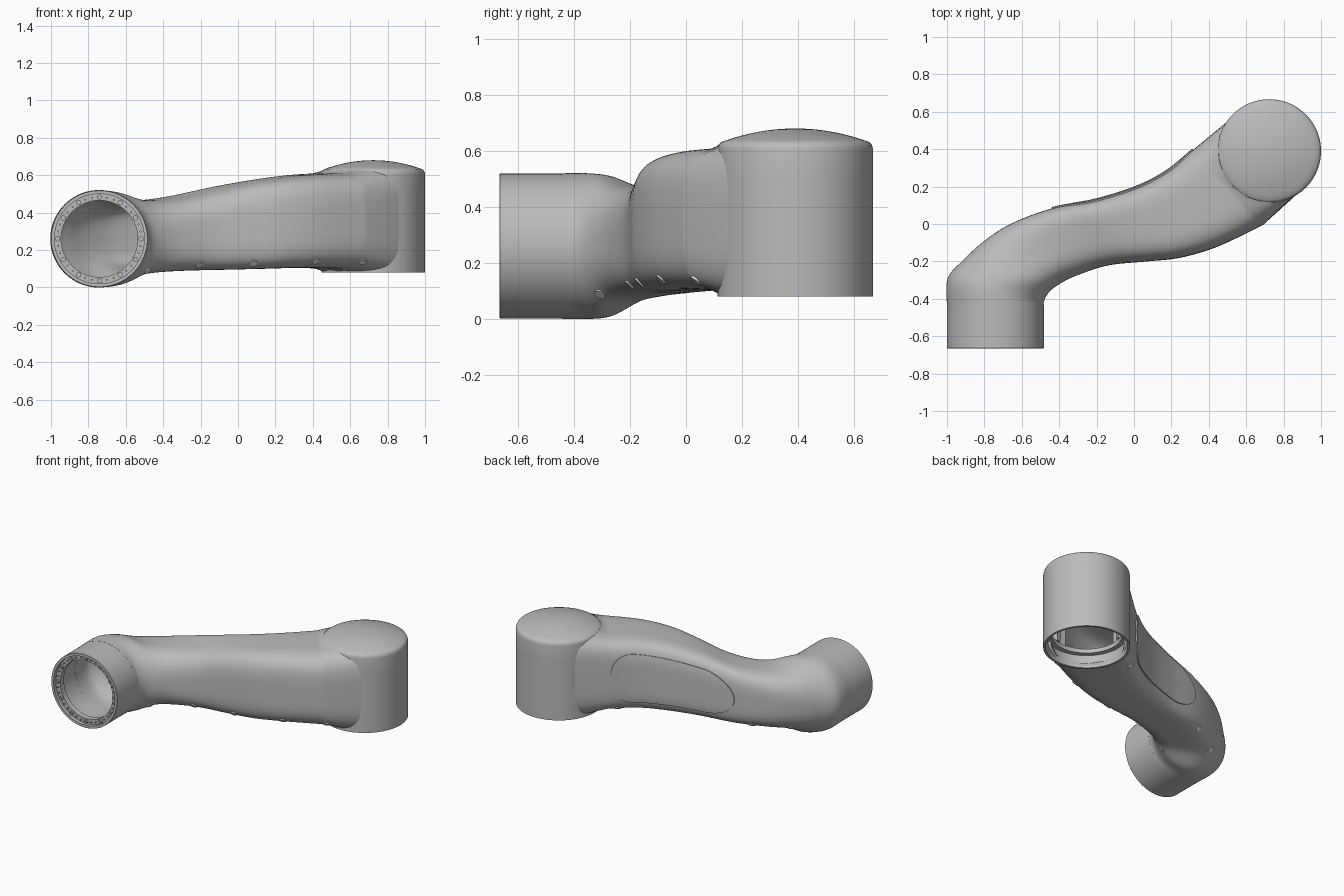
import bpy, bmesh
from math import sin, cos, asin, atan2, pi, radians, sqrt, floor
from mathutils import Vector, Matrix

old = bpy.data.objects.get("Cube")
if old:
    bpy.data.objects.remove(old, do_unlink=True)


def material(name, color):
    mat = bpy.data.materials.new(name)
    mat.use_nodes = True
    mat.diffuse_color = color
    mat.node_tree.nodes["Principled BSDF"].inputs["Base Color"].default_value = color
    return mat


GREY = material("satin grey", (0.5, 0.5, 0.5, 1))
PALE = material("pale plug", (0.9, 0.9, 0.9, 1))


def finish(name, bm, mat, matrix=None, thickness=0, offset=-1):
    """Turn a bmesh into a shaded object, optionally thickened."""
    bmesh.ops.recalc_face_normals(bm, faces=bm.faces[:])
    if matrix:
        bm.transform(matrix)
    mesh = bpy.data.meshes.new(name)
    bm.to_mesh(mesh)
    bm.free()
    mesh.materials.append(mat)
    obj = bpy.data.objects.new(name, mesh)
    bpy.context.collection.objects.link(obj)
    bpy.ops.object.select_all(action='DESELECT')
    obj.select_set(True)
    bpy.context.view_layer.objects.active = obj
    if thickness:
        mod = obj.modifiers.new("wall", 'SOLIDIFY')
        mod.thickness, mod.offset = thickness, offset
        bpy.ops.object.modifier_apply(modifier=mod.name)
    bpy.ops.object.shade_smooth_by_angle(angle=radians(32))
    return obj


def bridge(bm, rows, closed):
    """Skin a list of equally long point rows."""
    rows = [[bm.verts.new(p) for p in row] for row in rows]
    count = len(rows[0])
    for a, b in zip(rows, rows[1:]):
        for i in range(count if closed else count - 1):
            j = (i + 1) % count
            bm.faces.new((a[i], a[j], b[j], b[i]))


def lathe(profile, steps=96):
    bm = bmesh.new()
    rows = [[(r * cos(2 * pi * i / steps), r * sin(2 * pi * i / steps), h)
             for i in range(steps)] for r, h in profile]
    bridge(bm, rows, True)
    bmesh.ops.remove_doubles(bm, verts=bm.verts[:], dist=1e-5)
    bmesh.ops.recalc_face_normals(bm, faces=bm.faces[:])
    return bm


# Arm stations: left edge xy, right edge xy, bottom z, top z, squareness
STATIONS = [
    (-1, -.44, -.482, -.44, 0, .52, 2),
    (-.996, -.29, -.48, -.41, 0, .52, 2),
    (-.91, -.19, -.45, -.36, .01, .51, 2.1),
    (-.8, -.09, -.38, -.31, .06, .475, 2.5),
    (-.66, 0, -.28, -.265, .08, .467, 3),
    (-.45, .08, -.13, -.22, .09, .49, 3.5),
    (-.2, .13, .07, -.2, .095, .54, 3.8),
    (.02, .2, .25, -.18, .1, .577, 4),
    (.18, .285, .45, -.12, .105, .6, 4),
    (.32, .4, .69, -.005, .1, .612, 4),
]
HUB = Vector((.723, .39, 0))
TUBE = Vector((-.741, 0, .26))


def station(s):
    """Smoothly interpolated station values."""
    last = len(STATIONS) - 1
    k = min(int(floor(s)), last - 1)
    t = s - k
    p = [STATIONS[max(0, min(last, k + d))] for d in (-1, 0, 1, 2)]
    return [b + t / 2 * (c - a + t * (2 * a - 5 * b + 4 * c - d + t * (3 * (b - c) + d - a)))
            for a, b, c, d in zip(*p)]


def section(n, angle):
    """Unit cross-section, squarer on the back than on the front."""
    c, s = cos(angle), sin(angle)
    if c > 0:
        n = back_square(n)
    return [(1 if v >= 0 else -1) * abs(v) ** (2 / n) for v in (c, s)]


def back_square(n):
    return n + (n - 2) * .4


def surface(s, angle):
    lx, ly, rx, ry, low, high, n = station(s)
    across, up = section(n, angle)
    return Vector(((lx + rx + (lx - rx) * across) / 2,
                   (ly + ry + (ly - ry) * across) / 2,
                   (low + high + (high - low) * up) / 2))


def normal(s, angle):
    e = .02
    n = (surface(s + e, angle) - surface(s - e, angle)).cross(
        surface(s, angle + e) - surface(s, angle - e)).normalized()
    centre = (surface(s, 0) + surface(s, pi)) / 2
    return n if n.dot(surface(s, angle) - centre) > 0 else -n


# Hollow curved arm, its last ring flared and wrapped onto the hub wall
SEG, SUB = 96, 7
angles = [2 * pi * i / SEG for i in range(SEG)]
end = len(STATIONS) - 1
rows = [[surface(i / SUB, a) for a in angles] for i in range(end * SUB + 1)]
wrap = []
for a in angles:
    across, up = section(4, a)
    turn = radians(225 - 82 * across)
    wrap.append(HUB + Vector((.272 * cos(turn), .272 * sin(turn), .356 + .272 * up)))
rows.append(wrap)
arm = bmesh.new()
bridge(arm, rows, True)
finish("arm_shell", arm, GREY, thickness=.03)

# Front tube with a stepped bore, turned to face the front
to_front = Matrix.Translation(TUBE) @ Matrix.Rotation(pi / 2, 4, 'X')
tube = lathe([(.23, .43), (.259, .43), (.259, .663), (.257, .665), (.24, .665),
              (.24, .64), (.205, .64), (.205, .6), (.23, .6), (.23, .43)])
finish("front_tube", tube, GREY, to_front)

# Bolt circle and pins on the tube flange
bolts = bmesh.new()
for i in range(36):
    big = i % 3 == 0
    turn = 2 * pi * i / 36
    parts = [(.014, .03, 20), (.007, .04, 6)] if big else [(.005, .03, 10)]
    for r, depth, sides in parts:
        bmesh.ops.create_cone(bolts, cap_ends=True, segments=sides, radius1=r, radius2=r, depth=depth,
                              matrix=Matrix.Translation((.223 * cos(turn), .223 * sin(turn), .638)))
finish("flange_bolts", bolts, GREY, to_front)

# Upright hub: domed cap, open underneath, with a doorway into the arm
dome = [(.263 * (1 - t / 10), .632 + .048 * (1 - (1 - t / 10) ** 2)) for t in range(11)]
hub = lathe([(0, .58), (.25, .58), (.25, .5), (.25, .2), (.228, .2), (.228, .17), (.262, .17),
             (.262, .08), (.277, .08), (.277, .2), (.277, .5), (.277, .605), (.275, .616),
             (.27, .626)] + dome)
doorway = []
for f in hub.faces:
    c = f.calc_center_median()
    off = abs(atan2(c.y, c.x) - radians(-135))
    if off < radians(38) and .3 < c.z < .4:
        doorway.append(f)
bmesh.ops.delete(hub, geom=doorway, context='FACES')
finish("hub", hub, GREY, Matrix.Translation(HUB))

# Ribs inside the hub, clear of the doorway
ribs = bmesh.new()
for degrees in (-75, -15, 45, 105, 165):
    bmesh.ops.create_cube(ribs, size=1, matrix=Matrix.Rotation(radians(degrees), 4, 'Z')
                          @ Matrix.Translation((.235, 0, .39)) @ Matrix.Diagonal((.04, .03, .38, 1)))
finish("hub_ribs", ribs, GREY, Matrix.Translation(HUB))

# Rounded access panel on the back of the arm
panel = bmesh.new()
rows = []
for i in range(49):
    t = sin(pi * (i / 48 - .5))
    bend = max(0, (abs(t) - .58) / .42)
    half = .68 * max(.03, sqrt(max(0, 1 - bend * bend)))
    s = 7 + 1.95 * t
    n = back_square(station(s)[-1])
    row = []
    for j in range(-10, 11):
        rise = asin((half * abs(j) / 10) ** (n / 2)) * (1 if j > 0 else -1)
        row.append(surface(s, rise) + normal(s, rise) * .003)
    rows.append(row)
bridge(panel, rows, False)
finish("access_panel", panel, GREY, thickness=.0095, offset=0)

# Screw plugs along both lower edges
plugs = bmesh.new()
front = [(s, radians(-133)) for s in (2.5, 4.75, 6.2, 7.95, 9.1)]
back = [(s, radians(-50)) for s in (3, 4.5, 8.6)]
for s, angle in front + back:
    n = normal(s, angle)
    place = Matrix.Translation(surface(s, angle)) @ n.to_track_quat('Z', 'Y').to_matrix().to_4x4()
    bmesh.ops.create_cone(plugs, cap_ends=True, segments=20, radius1=.021, radius2=.021,
                          depth=.009, matrix=place)
finish("screw_plugs", plugs, PALE)
